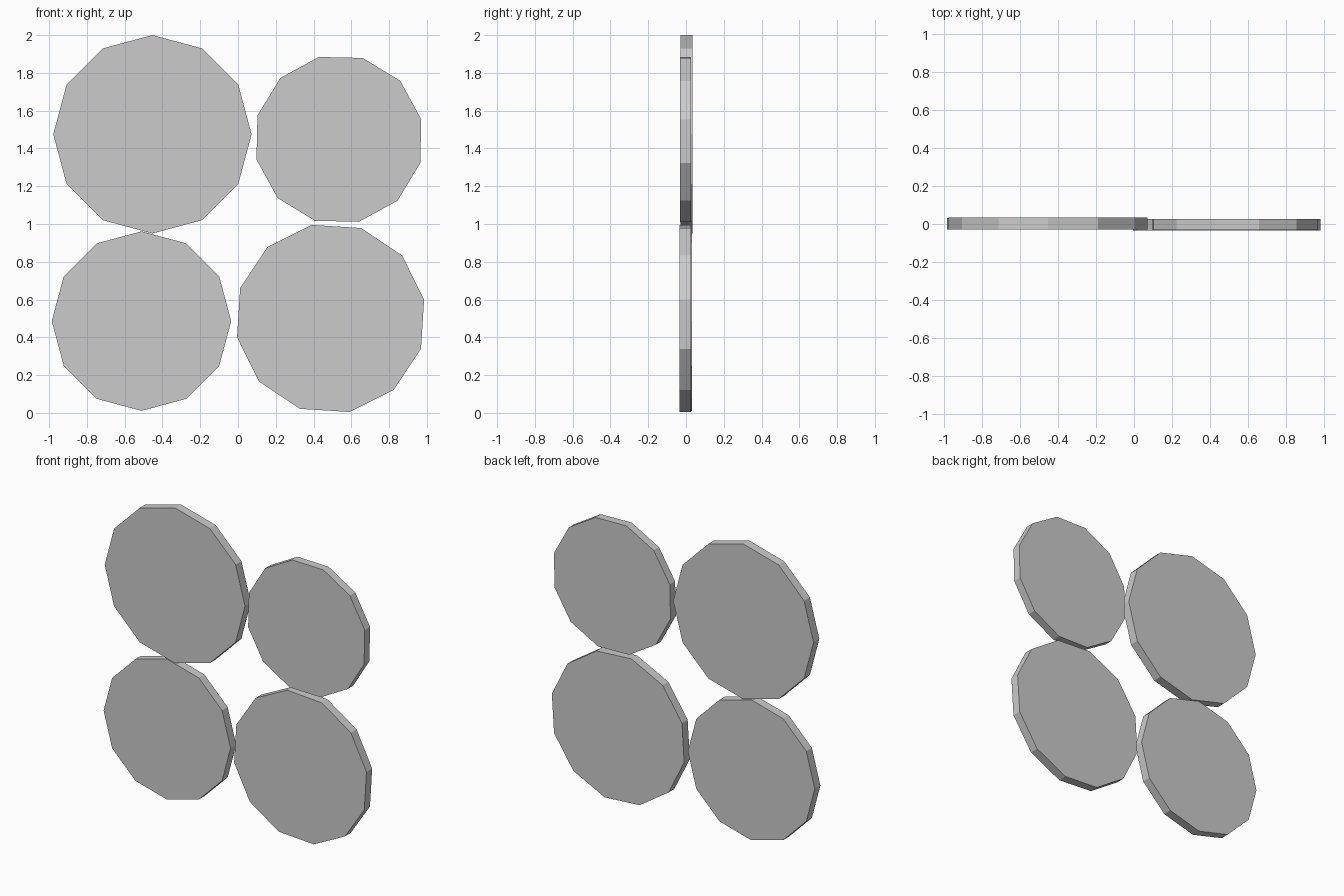
import bpy
from math import radians, cos, sin

if "Cube" in bpy.data.objects:
    bpy.data.objects.remove(bpy.data.objects["Cube"])


def disc(name, x, z, radius, turn, y_front, y_back, sides=12):
    """Flat twelve-sided plate standing upright, facing -y."""
    ring = [(x + radius * cos(radians(turn + 360 * i / sides)),
             z + radius * sin(radians(turn + 360 * i / sides))) for i in range(sides)]
    verts = [(px, y_front, pz) for px, pz in ring] + [(px, y_back, pz) for px, pz in ring]
    faces = [tuple(range(sides)), tuple(reversed(range(sides, 2 * sides)))]
    for i in range(sides):
        j = (i + 1) % sides
        faces.append((j, i, i + sides, j + sides))
    mesh = bpy.data.meshes.new(name)
    mesh.from_pydata(verts, [], faces)
    mesh.update()
    obj = bpy.data.objects.new(name, mesh)
    bpy.context.collection.objects.link(obj)
    return obj


# Four plates of different size, the right pair set slightly forward
disc("upper_left_plate", -0.453, 1.475, 0.525, 0, -0.028, 0.034)
disc("lower_left_plate", -0.511, 0.486, 0.475, 0, -0.028, 0.032)
disc("upper_right_plate", 0.534, 1.448, 0.449, 13.7, -0.031, 0.026)
disc("lower_right_plate", 0.49, 0.5, 0.505, 11.4, -0.034, 0.027)
